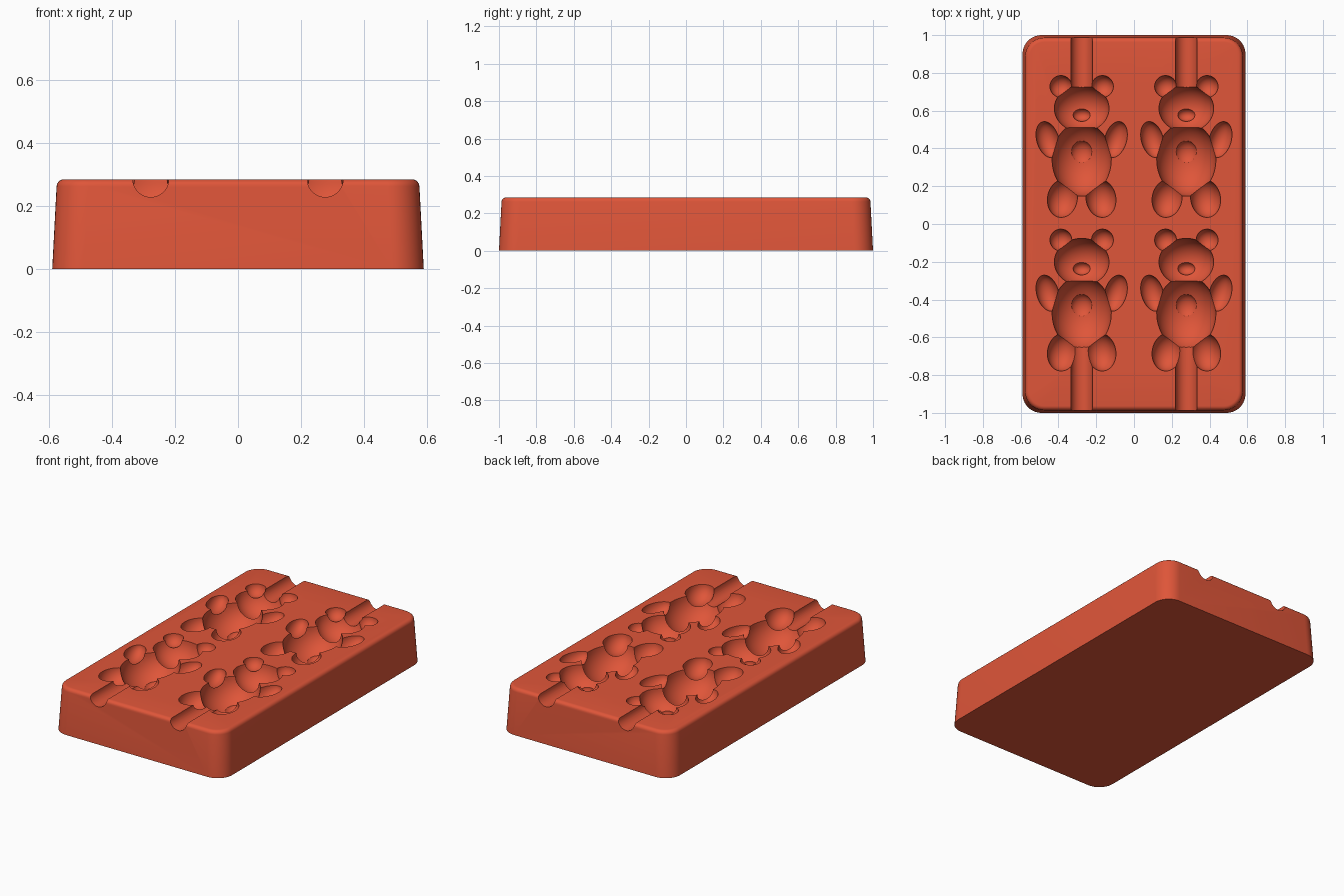
import bpy, bmesh, math
from mathutils import Matrix, Vector

if "Cube" in bpy.data.objects:
    bpy.data.objects.remove(bpy.data.objects["Cube"])

HEIGHT = 0.285
COLUMN_X = 0.277
ROW_SHIFT = -0.813


def finish(bm, name):
    mesh = bpy.data.meshes.new(name)
    bm.to_mesh(mesh)
    bm.free()
    obj = bpy.data.objects.new(name, mesh)
    bpy.context.collection.objects.link(obj)
    return obj


# Mould block: drafted walls, rounded corners, softened top rim
bm = bmesh.new()
bmesh.ops.create_cube(bm, size=1)
for v in bm.verts:
    top = v.co.z > 0
    inset = 0.015 if top else 0
    v.co = Vector((math.copysign(0.59 - inset, v.co.x),
                   math.copysign(1 - inset, v.co.y), HEIGHT if top else 0))
uprights = [e for e in bm.edges if abs(e.verts[0].co.z - e.verts[1].co.z) > 0.1]
bmesh.ops.bevel(bm, geom=uprights, offset=0.1, segments=10, profile=0.5, affect='EDGES')
rim = [e for e in bm.edges if all(v.co.z > HEIGHT - 0.001 for v in e.verts)]
bmesh.ops.bevel(bm, geom=rim, offset=0.022, segments=5, profile=0.5, affect='EDGES')
bmesh.ops.recalc_face_normals(bm, faces=bm.faces)
mould = finish(bm, "bear_mould")

silicone = bpy.data.materials.new("red orange silicone")
silicone.use_nodes = True
colour = (0.74, 0.092, 0.041, 1)
silicone.diffuse_color = colour
silicone.node_tree.nodes["Principled BSDF"].inputs["Base Color"].default_value = colour
mould.data.materials.append(silicone)

cutters = []


def ellipsoid(name, centre, radii, turn=0):
    bm = bmesh.new()
    matrix = (Matrix.Translation(centre) @ Matrix.Rotation(math.radians(turn), 4, 'Z')
              @ Matrix.Diagonal((*radii, 1)))
    bmesh.ops.create_uvsphere(bm, u_segments=40, v_segments=24, radius=1, matrix=matrix)
    cutters.append(finish(bm, name))


def channel(x, y0, y1):
    bm = bmesh.new()
    matrix = (Matrix.Translation((x, (y0 + y1) / 2, HEIGHT + 0.0005))
              @ Matrix.Rotation(math.pi / 2, 4, 'X'))
    bmesh.ops.create_cone(bm, cap_ends=True, segments=40, radius1=0.057, radius2=0.057,
                          depth=y1 - y0, matrix=matrix)
    cutters.append(finish(bm, "channel_cutter"))


def bear(x, shift):
    def part(name, px, py, radii, turn=0, sink=0):
        ellipsoid(name + "_cutter", (x + px, py + shift, HEIGHT + 0.0005 - sink), radii, turn)

    part("body", 0, 0.342, (0.157, 0.195, 0.16))
    part("head", 0, 0.612, (0.145, 0.125, 0.13))
    part("snout", 0, 0.578, (0.046, 0.035, 0.04), sink=0.112)
    part("belly", 0, 0.375, (0.06, 0.068, 0.05), sink=0.125)
    for side in (-1, 1):
        part("ear", side * 0.11, 0.728, (0.058, 0.058, 0.058))
        part("arm", side * 0.18, 0.447, (0.058, 0.098, 0.065), turn=-side * 16)
        part("leg", side * 0.102, 0.135, (0.079, 0.101, 0.085), turn=side * 10)


# Four bear hollows, with a pouring channel at each end of a column
for x in (-COLUMN_X, COLUMN_X):
    for shift in (0, ROW_SHIFT):
        bear(x, shift)
    channel(x, 0.65, 1.1)
    channel(x, -1.1, -0.58)

# Carve the hollows, then discard the cutters
for cutter in cutters:
    cut = mould.modifiers.new(cutter.name, 'BOOLEAN')
    cut.operation = 'DIFFERENCE'
    cut.solver = 'MANIFOLD'
    cut.object = cutter
bpy.context.view_layer.update()
carved = bpy.data.meshes.new_from_object(
    mould.evaluated_get(bpy.context.evaluated_depsgraph_get()))
mould.modifiers.clear()
mould.data = carved
for cutter in cutters:
    bpy.data.objects.remove(cutter)

bpy.ops.object.select_all(action='DESELECT')
mould.select_set(True)
bpy.context.view_layer.objects.active = mould
bpy.ops.object.shade_smooth_by_angle(angle=math.radians(25))
